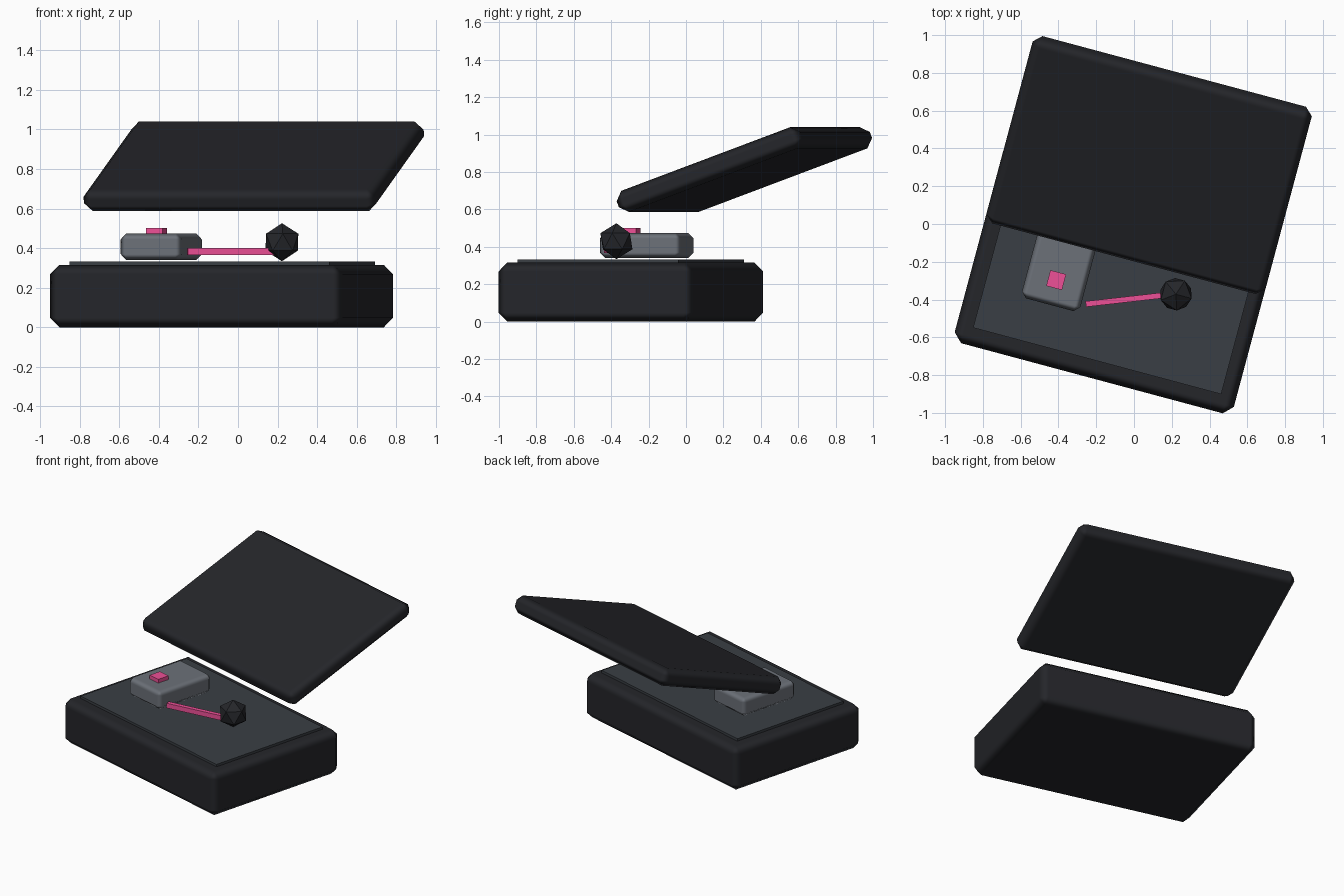
import bpy
from math import radians, hypot, atan2

if "Cube" in bpy.data.objects:
    bpy.data.objects.remove(bpy.data.objects["Cube"])

TURN = radians(-15)


def material(name, rgb):
    m = bpy.data.materials.new(name)
    m.diffuse_color = (*rgb, 1)
    m.use_nodes = True
    m.node_tree.nodes["Principled BSDF"].inputs["Base Color"].default_value = m.diffuse_color
    return m


BLACK = material("black_plastic", (0.018, 0.019, 0.023))
SLATE = material("slate", (0.042, 0.049, 0.058))
GREY = material("grey", (0.15, 0.165, 0.19))
PINK = material("pink", (0.85, 0.08, 0.31))


def box(name, loc, size, mat, bevel=0, tilt=0, turn=TURN):
    bpy.ops.mesh.primitive_cube_add(size=1, location=loc, rotation=(tilt, 0, turn))
    o = bpy.context.object
    o.name = name
    o.scale = size
    bpy.ops.object.transform_apply(location=False, rotation=False, scale=True)
    o.data.materials.append(mat)
    if bevel:
        bpy.ops.object.shade_smooth()
        b = o.modifiers.new("chamfer", 'BEVEL')
        b.width = bevel
        b.segments = 1
        b.harden_normals = True
    return o


# body and its top plate
box("case_base", (-0.083, -0.295, 0.158), (1.53, 1.08, 0.316), BLACK, 0.048)
box("top_plate", (-0.08, -0.295, 0.318), (1.36, 0.89, 0.03), SLATE)

# raised lid, tilted up toward the back
box("lid", (0.08, 0.312, 0.813), (1.53, 1.08, 0.12), BLACK, 0.043, tilt=radians(20))

# control block with button
box("control_block", (-0.388, -0.21, 0.407), (0.32, 0.45, 0.135), GREY, 0.03)
box("button", (-0.412, -0.297, 0.484), (0.086, 0.086, 0.034), PINK)

# arm running from the block to the knob
a, b = (-0.255, -0.424), (0.22, -0.37)
dx, dy = b[0] - a[0], b[1] - a[1]
box("arm", ((a[0] + b[0]) / 2, (a[1] + b[1]) / 2, 0.383),
    (hypot(dx, dy), 0.03, 0.034), PINK, turn=atan2(dy, dx))

# faceted knob
bpy.ops.mesh.primitive_ico_sphere_add(subdivisions=1, radius=0.096,
                                      location=(0.222, -0.372, 0.43), rotation=(0, 0, TURN))
knob = bpy.context.object
knob.name = "knob"
knob.data.materials.append(BLACK)
